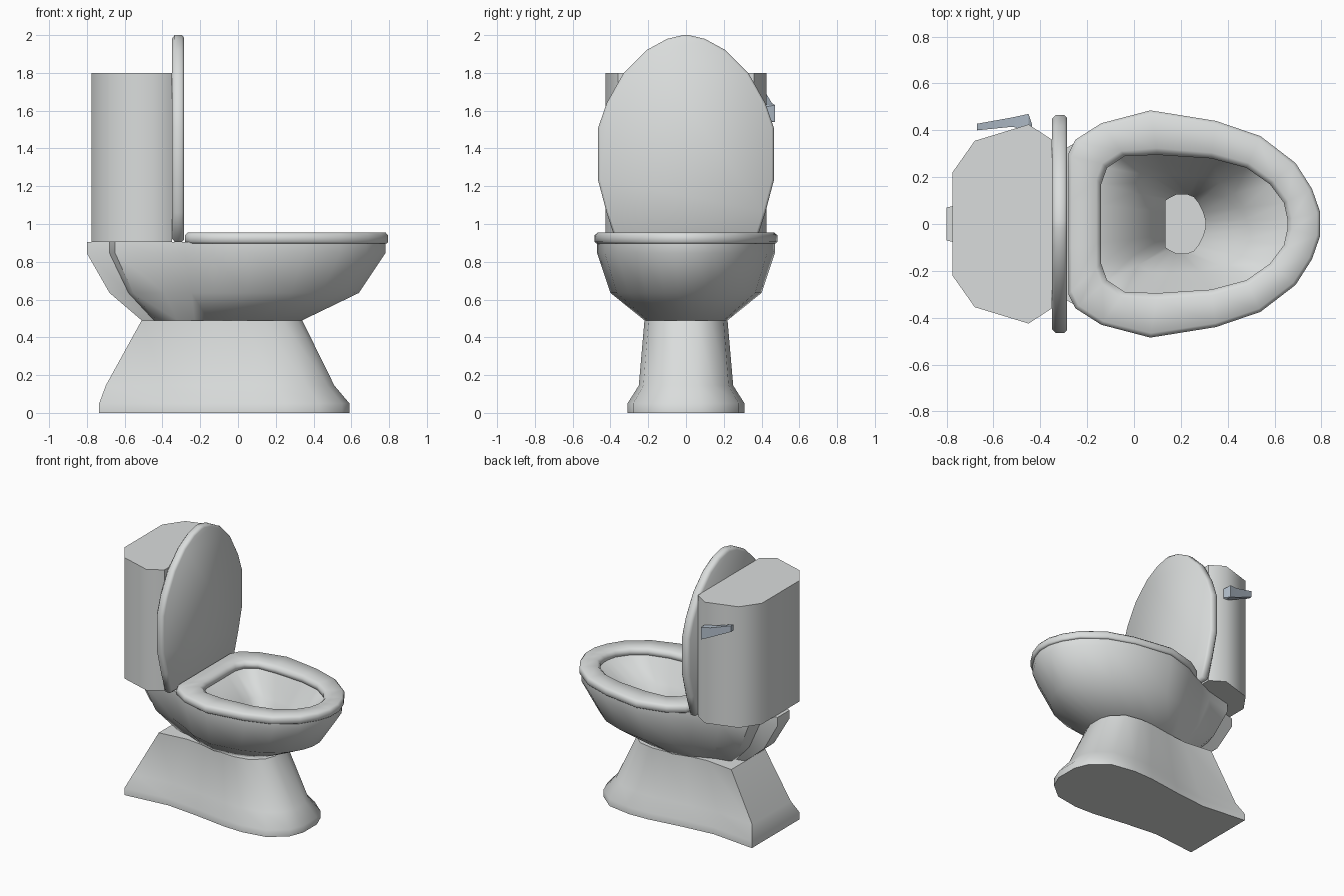
import bpy, bmesh, math

cube = bpy.data.objects.get("Cube")
if cube:
    bpy.data.objects.remove(cube, do_unlink=True)


def material(name, color):
    mat = bpy.data.materials.new(name)
    mat.use_nodes = True
    mat.diffuse_color = color
    mat.node_tree.nodes["Principled BSDF"].inputs["Base Color"].default_value = color
    return mat


porcelain = material("porcelain", (0.70, 0.72, 0.715, 1))
metal = material("metal", (0.45, 0.52, 0.60, 1))


def mirrored(half):
    """Close a half outline by mirroring it across the centre line."""
    return half + [(a, -b) for a, b in reversed(half)]


def flat_ring(outline, z):
    return [(x, y, z) for x, y in outline]


def fitted_ring(outline, z, back, front, half_width):
    """Stretch an outline to the given extents at height z."""
    lo, hi = min(p[0] for p in outline), max(p[0] for p in outline)
    k = half_width / max(p[1] for p in outline)
    return [(back + (x - lo) / (hi - lo) * (front - back), y * k, z) for x, y in outline]


def blend(a, b, t):
    return [(p[0] + (q[0] - p[0]) * t, p[1] + (q[1] - p[1]) * t) for p, q in zip(a, b)]


def loft(name, rings, mat, angle=50, wrap=False):
    """Skin a stack of rings, capping the ends or joining them in a loop."""
    bm = bmesh.new()
    loops = [[bm.verts.new(p) for p in ring] for ring in rings]
    pairs = list(zip(loops, loops[1:]))
    if wrap:
        pairs.append((loops[-1], loops[0]))
    for low, high in pairs:
        n = len(low)
        for i in range(n):
            j = (i + 1) % n
            bm.faces.new((low[i], low[j], high[j], high[i]))
    if not wrap:
        bm.faces.new(loops[0])
        bm.faces.new(loops[-1])
    bmesh.ops.recalc_face_normals(bm, faces=bm.faces)
    mesh = bpy.data.meshes.new(name)
    bm.to_mesh(mesh)
    bm.free()
    mesh.materials.append(mat)
    mesh.shade_smooth()
    mesh.set_sharp_from_angle(angle=math.radians(angle))
    obj = bpy.data.objects.new(name, mesh)
    bpy.context.collection.objects.link(obj)
    return obj


# Pedestal with a flared foot and a slight waist
foot = mirrored([(-0.735, 0.28), (-0.4, 0.245), (-0.15, 0.27), (0.1, 0.305),
                 (0.25, 0.31), (0.43, 0.28), (0.55, 0.18), (0.59, 0.08)])
loft("pedestal", [
    flat_ring(foot, 0),
    flat_ring(foot, 0.05),
    fitted_ring(foot, 0.145, -0.70, 0.51, 0.25),
    fitted_ring(foot, 0.49, -0.51, 0.34, 0.22),
], porcelain)

# Opening and drain outlines, from back to front
opening_half = [(-0.14, 0.08), (-0.14, 0.17), (-0.115, 0.24), (-0.04, 0.29), (0.1, 0.295),
                (0.33, 0.28), (0.48, 0.24), (0.58, 0.17), (0.64, 0.09), (0.655, 0.02)]
drain_half = [(0.135, 0.05), (0.135, 0.1), (0.15, 0.11), (0.18, 0.125), (0.205, 0.127),
              (0.23, 0.125), (0.255, 0.115), (0.275, 0.09), (0.295, 0.05), (0.305, 0.015)]

# Bowl: outer shell, rim, sloping inside and drain
rim = mirrored([(-0.8, 0.07), (-0.68, 0.1), (-0.65, 0.2), (-0.45, 0.25), (-0.28, 0.33),
                (-0.14, 0.41), (0.07, 0.47), (0.35, 0.43), (0.54, 0.36), (0.68, 0.25),
                (0.75, 0.14), (0.78, 0.05)])
opening = mirrored([(-0.14, 0.02), (-0.14, 0.05)] + opening_half)
drain = mirrored([(0.135, 0.015), (0.135, 0.03)] + drain_half)
loft("bowl", [
    fitted_ring(rim, 0.49, -0.51, 0.34, 0.22),
    fitted_ring(rim, 0.635, -0.68, 0.64, 0.40),
    flat_ring(rim, 0.845),
    flat_ring(rim, 0.905),
    flat_ring(opening, 0.905),
    flat_ring(blend(opening, drain, 0.5), 0.75),
    flat_ring(drain, 0.60),
    flat_ring(drain, 0.53),
], porcelain)

# Seat ring with rounded edges
outer = mirrored([(-0.28, 0.1), (-0.28, 0.3), (-0.25, 0.36), (-0.14, 0.43), (0.07, 0.485),
                  (0.35, 0.44), (0.54, 0.375), (0.69, 0.26), (0.76, 0.15), (0.795, 0.05)])
inner = mirrored(opening_half)
seat_profile = [(0.06, 0.897), (0, 0.905), (0, 0.94), (0.1, 0.955),
                (0.85, 0.955), (1, 0.935), (1, 0.905), (0.92, 0.897)]
loft("seat", [flat_ring(blend(outer, inner, t), z) for t, z in seat_profile],
     porcelain, angle=75, wrap=True)

# Raised lid
lid_half = [(2.0, 0.015), (1.98, 0.1), (1.92, 0.21), (1.8, 0.33), (1.64, 0.42),
            (1.51, 0.465), (1.23, 0.465), (1.06, 0.42), (0.905, 0.37)]
lid = mirrored(lid_half)
loft("lid", [
    [(x, y * k, 1.45 + (z - 1.45) * k) for z, y in lid]
    for x, k in [(-0.35, 0.965), (-0.335, 1), (-0.298, 1), (-0.285, 0.975)]
], porcelain, angle=60)

# Tank
tank = mirrored([(-0.775, 0.22), (-0.68, 0.355), (-0.45, 0.425), (-0.35, 0.36)])
loft("tank", [flat_ring(tank, 0.905), flat_ring(tank, 1.8)], porcelain, angle=55)

# Flush lever: root on the tank side, then a tapering arm
lever_sections = [(-0.435, 0.40, 0.425, 1.55, 1.62), (-0.45, 0.40, 0.47, 1.54, 1.63),
                  (-0.52, 0.415, 0.455, 1.57, 1.64), (-0.67, 0.40, 0.428, 1.64, 1.685)]
loft("flush_lever", [
    [(x, y0, z0), (x, y1, z0), (x, y1, z1), (x, y0, z1)]
    for x, y0, y1, z0, z1 in lever_sections
], metal, angle=25)
